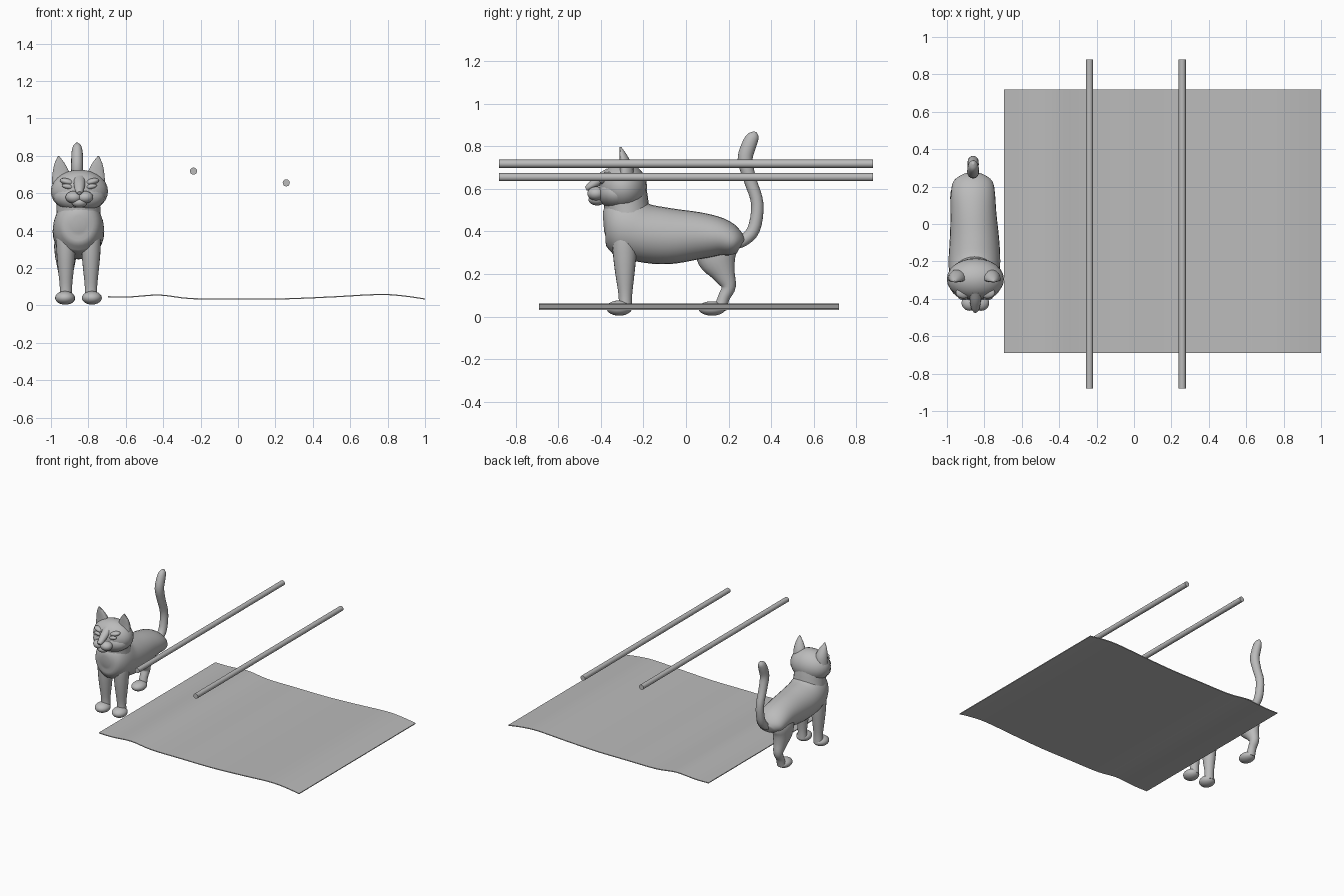
import bpy, bmesh, math
from mathutils import Vector, Matrix

if "Cube" in bpy.data.objects:
    bpy.data.objects.remove(bpy.data.objects["Cube"])

grey = bpy.data.materials.new("plain grey")
grey.diffuse_color = (0.5, 0.5, 0.5, 1)
grey.use_nodes = True
grey.node_tree.nodes["Principled BSDF"].inputs["Base Color"].default_value = grey.diffuse_color
CX = -0.853  # centre line of the cat


def finish(name, bm, angle=50):
    bmesh.ops.recalc_face_normals(bm, faces=bm.faces)
    me = bpy.data.meshes.new(name)
    bm.to_mesh(me)
    bm.free()
    me.materials.append(grey)
    ob = bpy.data.objects.new(name, me)
    bpy.context.collection.objects.link(ob)
    bpy.ops.object.select_all(action='DESELECT')
    ob.select_set(True)
    bpy.context.view_layer.objects.active = ob
    bpy.ops.object.shade_smooth_by_angle(angle=math.radians(angle))
    return ob


def spline(rows, steps):
    """Catmull-Rom interpolation of rows of numbers."""
    out, n = [], len(rows)
    for i in range(n - 1):
        a, b, c, d = (rows[max(0, min(n - 1, j))] for j in range(i - 1, i + 3))
        for s in range(steps):
            t = s / steps
            out.append([0.5 * (2 * q + (r - p) * t + (2 * p - 5 * q + 4 * r - w) * t * t
                               + (3 * q - p - 3 * r + w) * t ** 3)
                        for p, q, r, w in zip(a, b, c, d)])
    return out + [list(rows[-1])]


def loft(name, rows, sides=20, steps=4, scoop=1.0):
    """Skin ellipses (x, y, z, half width, half depth) along a path."""
    pts = spline(rows, steps)
    bm, rings = bmesh.new(), []
    for i, (x, y, z, ru, rv) in enumerate(pts):
        t = Vector(pts[min(i + 1, len(pts) - 1)][:3]) - Vector(pts[max(i - 1, 0)][:3])
        v = t.cross(Vector((1, 0, 0))).normalized()
        ring = []
        for k in range(sides):
            a = math.tau * k / sides
            off = v * (max(rv, 0.002) * math.sin(a))
            if off.y < 0:
                off *= scoop
            ring.append(bm.verts.new(Vector((x + max(ru, 0.002) * math.cos(a), y, z)) + off))
        rings.append(ring)
    for r, s in zip(rings, rings[1:]):
        for k in range(sides):
            j = (k + 1) % sides
            bm.faces.new((r[k], r[j], s[j], s[k]))
    bm.faces.new(rings[0])
    bm.faces.new(rings[-1])
    return finish(name, bm)


def blob(name, loc, size, tilt=0):
    bm = bmesh.new()
    m = Matrix.Translation(loc) @ Matrix.Rotation(tilt, 4, 'Y') @ Matrix.Diagonal((*size, 1))
    bmesh.ops.create_uvsphere(bm, u_segments=24, v_segments=14, radius=1, matrix=m)
    return finish(name, bm)


# Wavy sheet on the floor
bm = bmesh.new()
wave = spline([(-.695, .046), (-.58, .045), (-.42, .055), (-.25, .036), (0, .035), (.25, .035),
               (.5, .045), (.75, .058), (.88, .051), (1, .034)], 4)
loop = [(x, z + .003) for x, z in wave] + [(x, z - .003) for x, z in reversed(wave)]
a = [bm.verts.new((x, -.69, z)) for x, z in loop]
b = [bm.verts.new((x, .72, z)) for x, z in loop]
n, half = len(loop), len(wave)
for i in range(n):
    j = (i + 1) % n
    bm.faces.new((a[i], a[j], b[j], b[i]))
for e in (a, b):
    for i in range(half - 1):
        bm.faces.new((e[i], e[i + 1], e[n - 2 - i], e[n - 1 - i]))
finish("sheet", bm)

# Two long rods above it
for name, x, z in (("left_rod", -.238, .718), ("right_rod", .258, .655)):
    bm = bmesh.new()
    m = Matrix.Translation((x, 0, z)) @ Matrix.Rotation(math.pi / 2, 4, 'X')
    bmesh.ops.create_cone(bm, cap_ends=True, segments=20, radius1=.019, radius2=.019,
                          depth=1.76, matrix=m)
    finish(name, bm)

# Torso and neck
loft("torso", [(CX, -.388, .44, .03, .04), (CX, -.365, .44, .095, .11), (CX, -.3, .43, .13, .145),
               (CX, -.2, .393, .138, .138), (CX, -.08, .378, .132, .132), (CX - .005, .06, .38, .122, .111),
               (CX - .008, .16, .373, .118, .09), (CX - .008, .225, .347, .105, .066),
               (CX - .008, .257, .33, .06, .04)], 28)
loft("neck", [(CX, -.265, .4, .125, .115), (CX, -.277, .5, .118, .106),
              (CX, -.285, .56, .115, .105), (CX, -.29, .62, .11, .1)], 24)

# Head and face
HX = -.848
blob("head", (HX, -.295, .61), (.153, .112, .115))
blob("cheeks", (HX, -.325, .58), (.138, .09, .078))
loft("nose_bridge", [(HX, -.36, .68, .03, .02), (HX, -.405, .645, .03, .025),
                     (HX, -.45, .612, .022, .018), (HX, -.47, .6, .01, .01)], 16)
blob("chin", (HX, -.418, .55), (.042, .04, .028))
for side, s in (("left", -1), ("right", 1)):
    blob(side + "_muzzle", (HX + s * .03, -.422, .578), (.044, .042, .033))
    blob(side + "_eye", (HX + s * .064, -.392, .636), (.03, .014, .013), -s * .2)
    blob(side + "_brow", (HX + s * .064, -.368, .66), (.042, .03, .018), -s * .25)
    # Ear with a hollowed front
    loft(side + "_ear", [(CX + s * .088, -.295, .65, .054, .055), (CX + s * .092, -.295, .7, .047, .046),
                         (CX + s * .1, -.303, .755, .029, .026),
                         (CX + s * .106, -.31, .797, .004, .005)], 16, 4, .35)
    # Front leg and paw
    x = CX + s * .067
    loft(side + "_front_leg", [(x, -.285, .43, .045, .045), (x, -.288, .36, .053, .057),
                               (x, -.288, .28, .05, .054), (x, -.287, .2, .043, .045),
                               (x, -.285, .1, .033, .032), (x, -.285, .035, .035, .032)])
    blob(side + "_front_paw", (x + s * .005, -.314, .04), (.053, .06, .036))

# Single hind leg on the left
x = CX - .068
loft("left_hind_leg", [(x + .015, .14, .4, .045, .07), (x, .14, .34, .06, .1), (x, .148, .27, .058, .092),
                       (x, .178, .2, .045, .055), (x, .2, .14, .034, .034),
                       (x, .178, .09, .03, .028), (x, .16, .035, .032, .03)])
blob("left_hind_paw", (x, .122, .038), (.05, .064, .034))

# Tail
TX = CX - .007
loft("tail", [(TX, .22, .345, .026, .026), (TX, .265, .355, .028, .028), (TX, .318, .41, .03, .03),
              (TX, .335, .53, .029, .029), (TX, .3, .646, .03, .03), (TX, .278, .74, .032, .035),
              (TX, .3, .815, .03, .034), (TX, .318, .85, .022, .026), (TX, .326, .868, .006, .007)], 16)
